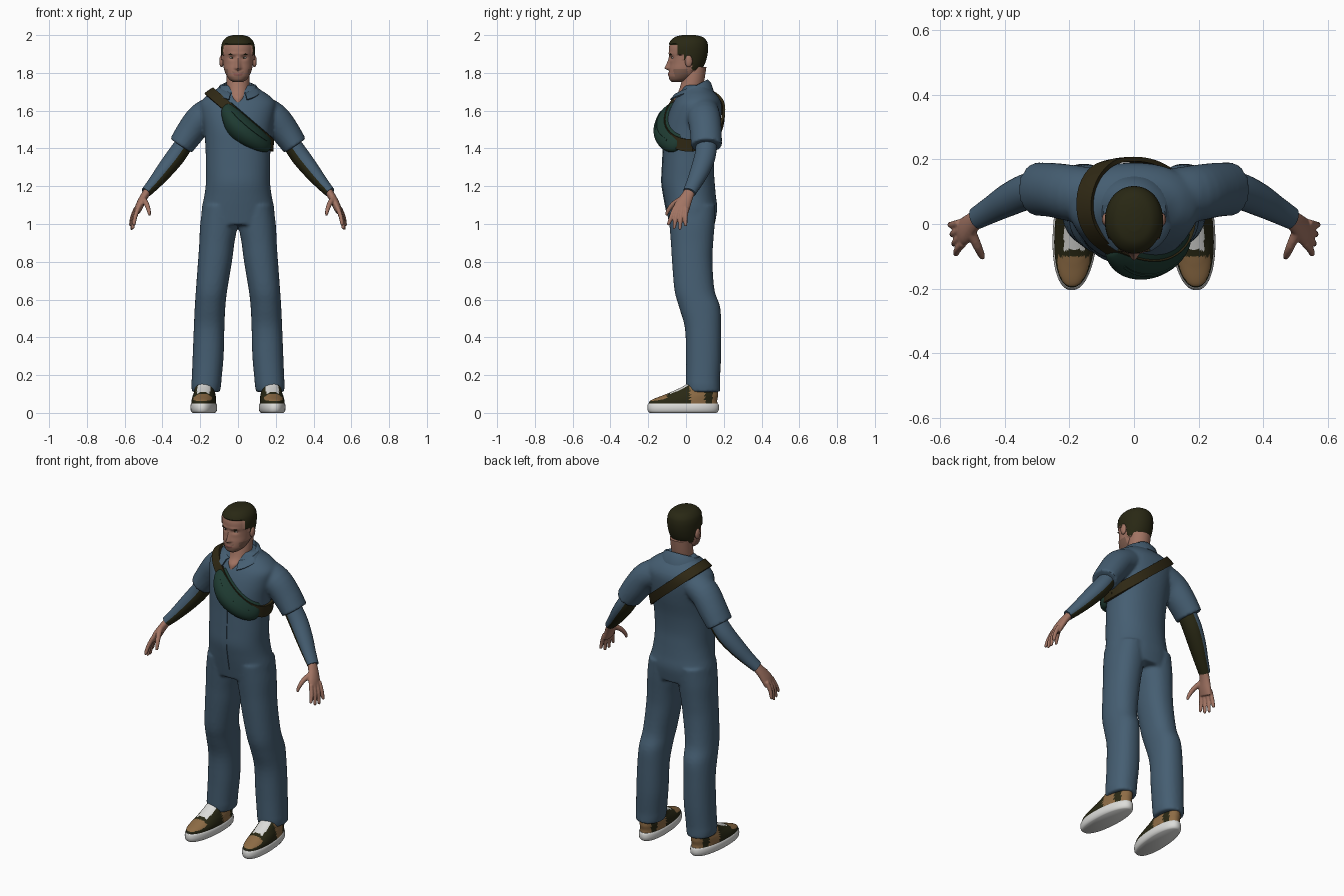
import bpy, bmesh, math
from math import sin, cos, pi, exp
from mathutils import Vector
from mathutils.bvhtree import BVHTree

if "Cube" in bpy.data.objects:
    bpy.data.objects.remove(bpy.data.objects["Cube"])


def material(name, rgb):
    m = bpy.data.materials.new(name)
    m.diffuse_color = (*rgb, 1)
    m.use_nodes = True
    m.node_tree.nodes["Principled BSDF"].inputs["Base Color"].default_value = m.diffuse_color
    return m


BLUE = material("work blue", (0.06, 0.112, 0.168))
SKIN = material("skin", (0.36, 0.175, 0.125))
DARK = material("dark olive", (0.022, 0.021, 0.007))
STRAP = material("strap brown", (0.028, 0.021, 0.007))
GREEN = material("bag green", (0.013, 0.043, 0.031))
TAN = material("shoe tan", (0.27, 0.15, 0.06))
WHITE = material("off white", (0.72, 0.72, 0.7))
STUBBLE = material("stubble", (0.23, 0.12, 0.085))
LIP = material("lip", (0.29, 0.11, 0.09))


def dense(rows, sub):
    """Catmull-Rom interpolation of parameter rows."""
    out, n = [], len(rows)
    for i in range(n - 1):
        a, b, c, d = (rows[min(max(k, 0), n - 1)] for k in (i - 1, i, i + 1, i + 2))
        for j in range(sub):
            t = j / sub
            out.append([0.5 * (2 * q + (r - p) * t + (2 * p - 5 * q + 4 * r - s) * t * t
                               + (3 * q - p - 3 * r + s) * t ** 3) for p, q, r, s in zip(a, b, c, d)])
    return out + [list(rows[-1])]


def tube(rows, segs=24, sub=4, flat=False, power=2.0):
    """Capped tube through rows of (x, y, z, half width, half depth)."""
    rows = dense(rows, sub)
    pts = [Vector(r[:3]) for r in rows]
    verts, faces = [], []
    for i, r in enumerate(rows):
        t = Vector((0, 0, 1)) if flat else (pts[min(i + 1, len(pts) - 1)] - pts[max(i - 1, 0)]).normalized()
        y = Vector((0, 1, 0))
        b = (y - t * t.dot(y)).normalized()
        a = b.cross(t)
        for k in range(segs):
            c, s = cos(2 * pi * k / segs), sin(2 * pi * k / segs)
            c, s = (math.copysign(abs(v) ** (2 / power), v) for v in (c, s))
            verts.append(pts[i] + a * (r[3] * c) + b * (r[4] * s))
    for i in range(len(rows) - 1):
        for k in range(segs):
            m = (k + 1) % segs
            faces.append((i * segs + k, i * segs + m, (i + 1) * segs + m, (i + 1) * segs + k))
    faces.append(tuple(range(segs))[::-1])
    faces.append(tuple(range((len(rows) - 1) * segs, len(rows) * segs)))
    return verts, faces


def sheet(grid):
    """Faces over a grid of points."""
    w = len(grid[0])
    faces = [(i * w + j, i * w + j + 1, (i + 1) * w + j + 1, (i + 1) * w + j)
             for i in range(len(grid) - 1) for j in range(w - 1)]
    return [p for row in grid for p in row], faces


def make(name, parts, mats, rule=None, voxel=0, thick=0, smooth=4):
    verts, faces = [], []
    for v, f in parts:
        o = len(verts)
        verts += v
        faces += [tuple(i + o for i in q) for q in f]
    me = bpy.data.meshes.new(name)
    me.from_pydata(verts, [], faces)
    bm = bmesh.new()
    bm.from_mesh(me)
    bmesh.ops.recalc_face_normals(bm, faces=bm.faces)
    bm.to_mesh(me)
    bm.free()
    for m in mats:
        me.materials.append(m)
    if rule:
        for p in me.polygons:
            p.material_index = rule(p.center, p.normal)
    ob = bpy.data.objects.new(name, me)
    bpy.context.collection.objects.link(ob)
    if voxel:
        r = ob.modifiers.new("fuse", 'REMESH')
        r.mode, r.voxel_size = 'VOXEL', voxel
        s = ob.modifiers.new("soften", 'SMOOTH')
        s.factor, s.iterations = 0.5, smooth
    if thick:
        s = ob.modifiers.new("thickness", 'SOLIDIFY')
        s.thickness, s.offset = thick, 0
    bpy.ops.object.select_all(action='DESELECT')
    ob.select_set(True)
    bpy.context.view_layer.objects.active = ob
    if voxel or thick:
        bpy.ops.object.convert(target='MESH')
    bpy.ops.object.shade_smooth_by_angle(angle=math.radians(50))
    return ob


def blob(name, c, r, mat):
    n = 10
    rows = [(c[0], c[1], c[2] - r[2] * cos(pi * i / n), max(r[0] * sin(pi * i / n), 1e-4),
             max(r[1] * sin(pi * i / n), 1e-4)) for i in range(n + 1)]
    return make(name, [tube(rows, 20, 1, True)], [mat])


def mirror_rows(rows, s):
    return [(r[0] * s, *r[1:]) for r in rows]


# Jumpsuit: torso, legs and short sleeves fused together
profile = [(.995, .195, -.088, .152), (1.08, .192, -.105, .165), (1.15, .178, -.118, .158),
           (1.22, .17, -.128, .152), (1.3, .17, -.125, .148), (1.4, .172, -.12, .157), (1.5, .18, -.115, .177),
           (1.58, .195, -.095, .188), (1.64, .2, -.07, .187), (1.68, .165, -.045, .167),
           (1.71, .12, -.025, .137), (1.735, .09, -.01, .115)]
torso = tube([(0, (f + b) / 2, z, w, (b - f) / 2) for z, w, f, b in profile], 48, 4, True, 2.2)
leg = [(.095, .03, 1.1, .09, .125), (.101, .032, 1.0, .099, .12), (.112, .032, .9, .093, .112),
       (.122, .033, .8, .09, .107), (.14, .045, .65, .083, .106), (.148, .072, .56, .081, .109),
       (.153, .09, .45, .081, .096), (.158, .093, .3, .082, .093), (.166, .09, .18, .079, .09),
       (.168, .09, .15, .079, .09), (.17, .092, .11, .074, .089)]
sleeve = [(.11, .085, 1.605, .08, .085), (.19, .095, 1.565, .079, .087), (.25, .105, 1.49, .076, .084),
          (.302, .108, 1.414, .068, .082)]
suit = [torso]
for s in (1, -1):
    suit.append(tube(mirror_rows(leg, s), 32, 4, True, 2.2))
    suit.append(tube(mirror_rows(sleeve, s), 32, 4))
jumpsuit = make("jumpsuit", suit, [BLUE], voxel=.009, smooth=3)

# Front placket laid on the chest
skin_tree = BVHTree.FromPolygons([v.co for v in jumpsuit.data.vertices], [p.vertices[:] for p in jumpsuit.data.polygons])
rows = []
for i in range(28):
    hits = [skin_tree.ray_cast(Vector((x, -1, 1.06 + .02 * i)), Vector((0, 1, 0)))[0] for x in (-.014, .014)]
    if all(hits):
        rows.append([h + Vector((0, -.001, 0)) for h in hits])
make("placket", [sheet(rows)], [BLUE], thick=.006)

# Shirt collar, open at the front
grid = []
for i in range(41):
    a = math.radians(24 + 312 * i / 40)
    k = (1 - cos(a)) / 2
    top = Vector((.078 * sin(a), .042 - .074 * cos(a), 1.69 + .072 * k))
    low = Vector((.117 * sin(a), .025 - .118 * cos(a), 1.652 + .05 * k + .02 * sin(a) ** 2))
    mid = (top + low) / 2 + Vector((0, 0, .012))
    grid.append([top - Vector((0, 0, .04)), top, mid, low])
make("collar", [sheet(grid)], [BLUE], thick=.008)

# Sling strap: a tilted loop cast onto the torso
tree = BVHTree.FromPolygons(*torso)
C, U, V = Vector((.015, .035, 1.56)), Vector((.76, 0, -.65)), Vector((0, -1, 0))
N = Vector((.65, 0, .76))


def on_torso(a, w, off):
    d = (U * cos(a) + V * sin(a)).normalized()
    o = C + N * w
    hit = tree.ray_cast(o, d)[0] or o + d * .2
    return hit + d * off


grid = [[on_torso(2 * pi * i / 72, w, .012) for w in (-.026, 0, .026)] for i in range(73)]
make("sling_strap", [sheet(grid)], [STRAP], thick=.014)

# Sling bag bulging from the chest
grid = []
for i in range(41):
    q = i / 40
    a = math.radians(20 + 112 * q)
    lo, hi = -.036 - .07 * sin(pi * q) ** .8, .03
    e = sin(pi * q) ** .6 if 0 < i < 40 else 0
    grid.append([on_torso(a, lo + (hi - lo) * j / 16,
                          -.004 + (.018 + .044 * e) * (sin(pi * j / 16) ** .55 if 0 < j < 16 else 0))
                 for j in range(17)])
make("sling_bag", [sheet(grid)], [GREEN], thick=.004)
make("bag_zip", [sheet([[p + Vector((0, -.004, 0)) for p in row[11:13]] for row in grid[6:33]])], [GREEN], thick=.004)

# Neck and open throat
neck = [(0, .0, 1.64, .03, .068), (0, .0, 1.67, .045, .064), (0, .02, 1.7, .057, .061),
        (0, .035, 1.75, .06, .06), (0, .05, 1.83, .06, .058)]
make("neck", [tube(neck, 32, 4, True)], [SKIN])

# Head with sculpted face and cropped hair
skull = [(1.752, .026, -.076, -.02), (1.765, .046, -.088, .02), (1.79, .063, -.091, .055), (1.82, .074, -.09, .078),
         (1.85, .079, -.086, .094), (1.88, .082, -.087, .104), (1.91, .084, -.091, .11), (1.94, .083, -.089, .111),
         (1.965, .075, -.078, .105), (1.985, .055, -.055, .085), (1.994, .025, -.02, .05)]
hv, hf = tube([(0, (f + b) / 2, z, w, (b - f) / 2) for z, w, f, b in skull], 72, 7, True, 2.1)


def is_hair(p):
    line = 1.948 if p.y < -.045 else 1.895 if p.y < -.012 else 1.868 if p.y < .03 else 1.815
    return p.z > line


def head_rule(p, n):
    if is_hair(p):
        return 1
    if p.y < -.06 and abs(p.x) < .024 and abs(p.z - 1.793) < .0065:
        return 3
    jaw = p.z < 1.783 or (abs(p.x) > .052 and p.z < 1.82) or (abs(p.x) < .03 and 1.8 < p.z < 1.808)
    return 2 if jaw and p.y < .01 else 0


for p in hv:
    hair = is_hair(p)
    if p.y < -.02:
        x, z = p.x, p.z
        up = min(max((1.893 - z) / .065, 0), 1) * min(max((z - 1.811) / .012, 0), 1)
        p.y -= .024 * up * exp(-(x / (.008 + .006 * up)) ** 2)
        p.y += .009 * exp(-((abs(x) - .032) / .017) ** 2 - ((z - 1.88) / .011) ** 2)
        p.y -= .004 * exp(-((abs(x) - .028) / .025) ** 2 - ((z - 1.9) / .008) ** 2)
        p.y -= .005 * exp(-(x / .022) ** 2 - ((z - 1.793) / .008) ** 2)
    if hair:
        p += (p - Vector((0, .01, 1.9))).normalized() * .006
make("head", [(hv, hf)], [SKIN, DARK, STUBBLE, LIP], head_rule)

shoe_upper = [(0, -.014, .04, .064, .182), (0, -.012, .065, .064, .177), (0, .02, .09, .06, .15),
              (0, .045, .11, .055, .125), (0, .085, .15, .05, .085), (0, .09, .18, .045, .075)]
shoe_sole = [(0, -.015, 0, .058, .176), (0, -.015, .012, .068, .188), (0, -.015, .04, .069, .189), (0, -.015, .05, .064, .184)]


def shoe_rule(p, n, s):
    x = abs(p.x * s - .18 + p.y * .06)
    if p.y < -.1:
        return 1 if n.z > .55 and x < .05 else 0
    if p.y < -.08:
        return 0
    if x < .034 and p.y < .03 and p.z > .085:
        return 2
    return 1 if .02 < p.y < .1 or p.y > .14 else 0


for s, side in ((1, "left"), (-1, "right")):
    # Facial details and ears
    blob(side + "_ear", (s * .087, .014, 1.862), (.012, .02, .032), SKIN)
    blob(side + "_eye", (s * .032, -.069, 1.88), (.012, .006, .005), WHITE)
    blob(side + "_pupil", (s * .031, -.073, 1.88), (.005, .0035, .005), DARK)
    blob(side + "_eyebrow", (s * .033, -.081, 1.898), (.018, .006, .004), DARK)

    # Long under-sleeve with a dark inner panel
    arm = [(.26, .11, 1.46, .045, .055), (.325, .102, 1.365, .05, .056), (.387, .075, 1.285, .045, .051),
           (.44, .045, 1.22, .036, .042), (.487, .018, 1.168, .028, .035)]
    inward = Vector((-s * .75, 0, -.66))
    make(side + "_forearm", [tube(mirror_rows(arm, s), 32, 6)], [BLUE, DARK], lambda p, n: int(n.dot(inward) > .3))

    # Hand: palm, four fingers and thumb fused together
    palm = [(.47, .028, 1.188, .021, .027), (.5, .003, 1.14, .021, .034), (.522, -.02, 1.095, .021, .043),
            (.535, -.03, 1.062, .016, .042)]
    parts = [tube(mirror_rows(palm, s), 20, 4)]
    for i, tip in enumerate((1.0, .982, .978, .995)):
        y0, y1 = -.06 + .021 * i, -.092 + .03 * i
        x0, x1 = .528 + .004 * i, .55 + .006 * i
        ym = (y0 + y1) / 2 - .003
        f = [(x0, y0, 1.085, .012, .012), ((x0 + x1) / 2 + .006, ym, 1.035, .0115, .0115),
             (x1, y1, tip, .009, .009), (x1, y1, tip - .007, .005, .005)]
        parts.append(tube(mirror_rows(f, s), 12, 3))
    thumb = [(.505, -.02, 1.135, .016, .016), (.484, -.068, 1.105, .014, .014), (.472, -.095, 1.07, .011, .011),
             (.468, -.104, 1.045, .007, .007)]
    parts.append(tube(mirror_rows(thumb, s), 12, 3))
    make(side + "_hand", parts, [SKIN], voxel=.0045, smooth=3)

    # Shoe: white sole and panelled upper, toes turned slightly out
    for name, rows, mats, rule, sub in (
            ("_shoe_sole", shoe_sole, [WHITE], None, 2),
            ("_shoe_upper", shoe_upper, [DARK, TAN, WHITE], lambda p, n: shoe_rule(p, n, s), 8)):
        v, f = tube(rows, 64, sub, True, 2.2)
        for p in v:
            p.x += s * (.18 - p.y * .06)
        make(side + name, [(v, f)], mats, rule)
